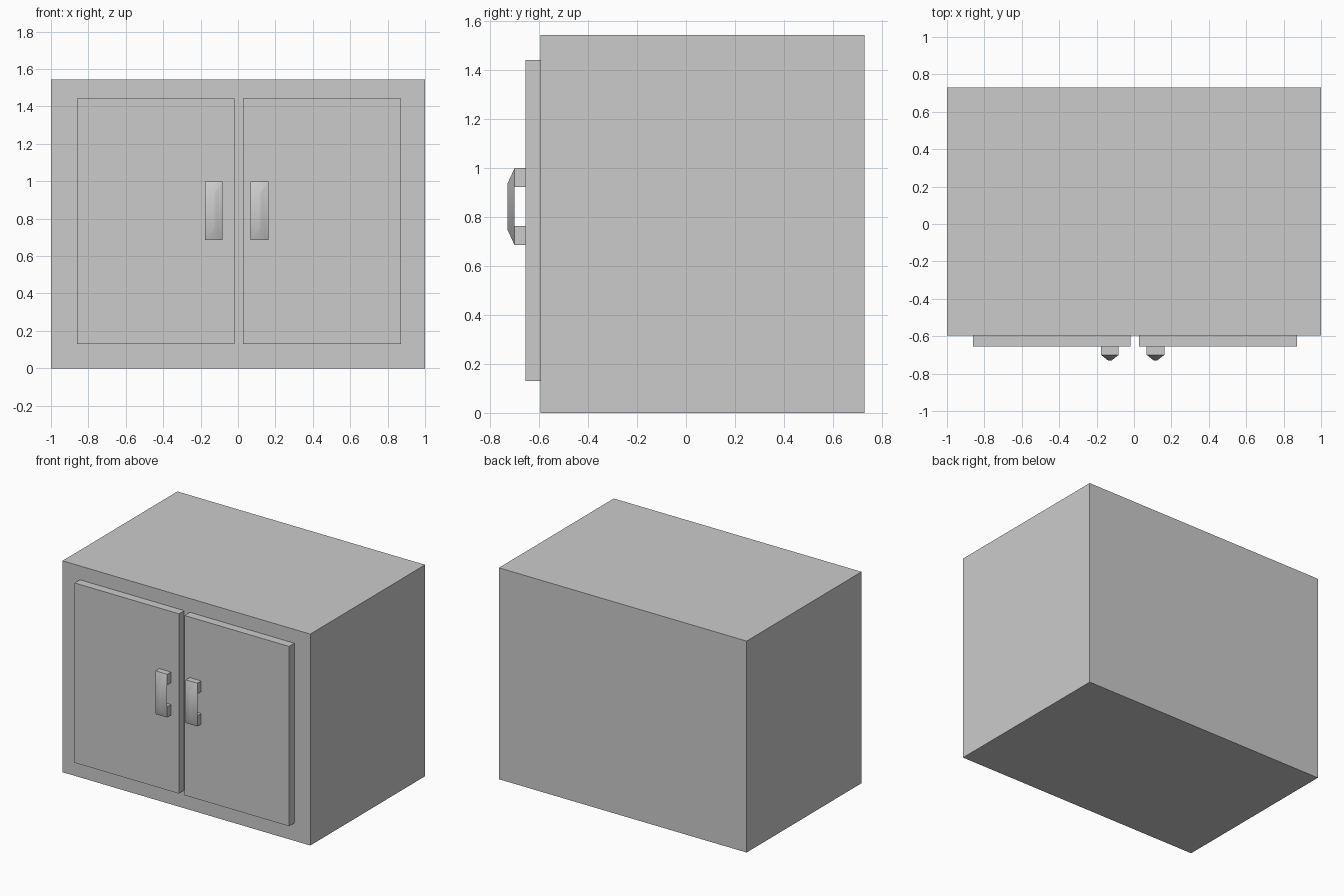
import bpy, bmesh
from math import radians

if "Cube" in bpy.data.objects:
    bpy.data.objects.remove(bpy.data.objects["Cube"])

BODY_FRONT, DOOR_FRONT, GRIP_BACK, GRIP_FRONT = -0.595, -0.656, -0.70, -0.729


def add_block(bm, x, y, z):
    """Add a box spanning the (low, high) ranges and return its vertices."""
    verts = bmesh.ops.create_cube(bm, size=1)["verts"]
    for v in verts:
        v.co = [lo + (c + 0.5) * (hi - lo) for c, (lo, hi) in zip(v.co, (x, y, z))]
    return verts


def finish(bm, name):
    mesh = bpy.data.meshes.new(name)
    bm.to_mesh(mesh)
    bm.free()
    obj = bpy.data.objects.new(name, mesh)
    bpy.context.collection.objects.link(obj)
    return obj


def box(name, x, y, z):
    bm = bmesh.new()
    add_block(bm, x, y, z)
    return finish(bm, name)


def handle(name, cx):
    bm = bmesh.new()
    x = (cx - 0.047, cx + 0.047)
    z0, z1 = 0.685, 1.0
    # Tapered grip: narrow the front face of a box
    mid = (z0 + z1) / 2
    for v in add_block(bm, x, (GRIP_FRONT, GRIP_BACK), (z0, z1)):
        if v.co.y < (GRIP_FRONT + GRIP_BACK) / 2:
            v.co.x = cx + (v.co.x - cx) * 0.22
            v.co.z = mid + (v.co.z - mid) * 0.60
    # Two posts joining the grip to the door
    for z in ((z0, 0.763), (0.922, z1)):
        add_block(bm, x, (GRIP_BACK, DOOR_FRONT), z)
    obj = finish(bm, name)
    bpy.ops.object.select_all(action='DESELECT')
    obj.select_set(True)
    bpy.context.view_layer.objects.active = obj
    bpy.ops.object.shade_smooth_by_angle(angle=radians(60))


# Cabinet carcass
box("cabinet_body", (-1, 1), (BODY_FRONT, 0.729), (0, 1.543))

# Doors and handles
for side, door_x, handle_x in (("left", (-0.86, -0.018), -0.129),
                               ("right", (0.028, 0.872), 0.115)):
    box(side + "_door", door_x, (DOOR_FRONT, BODY_FRONT), (0.13, 1.442))
    handle(side + "_handle", handle_x)
